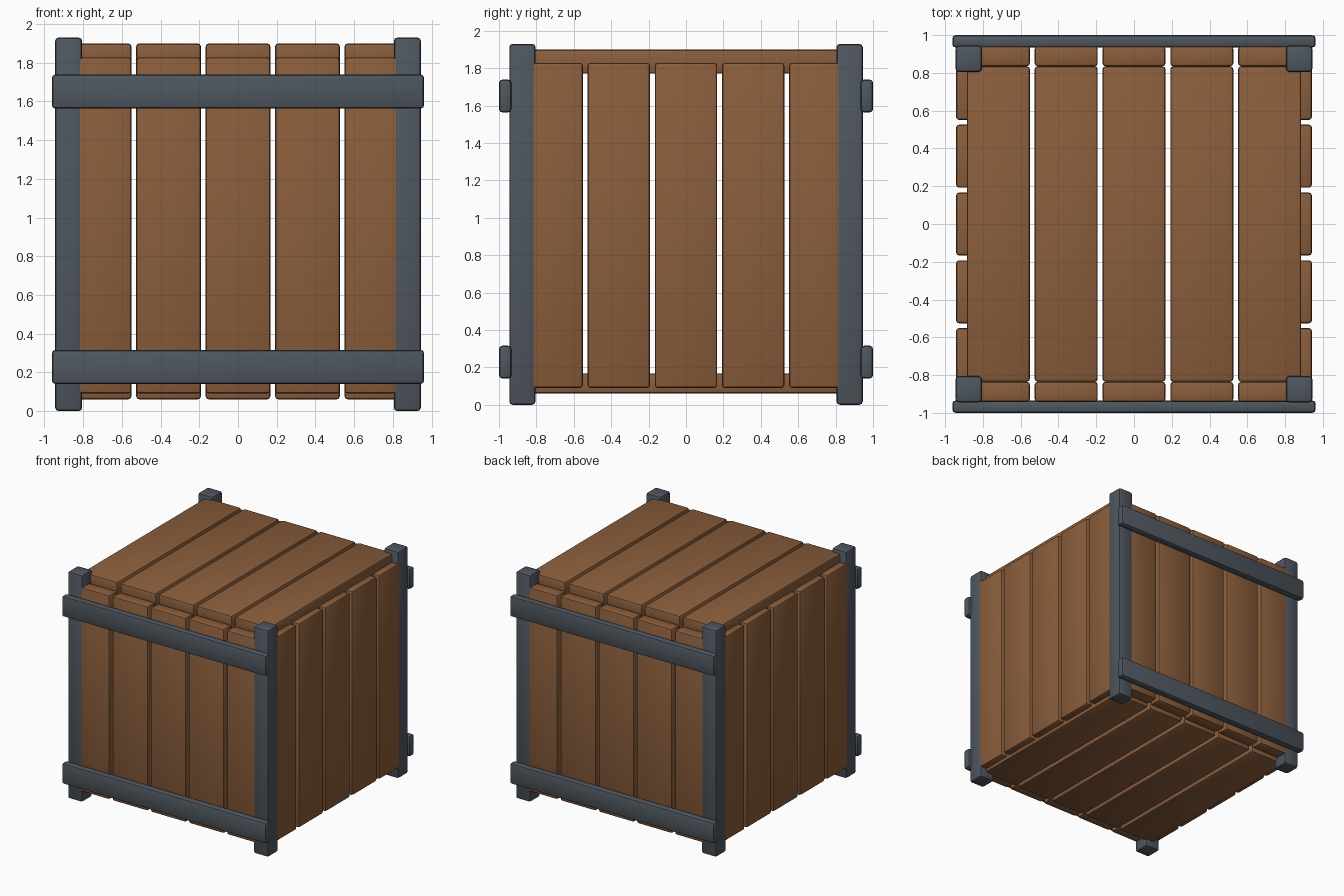
import bpy
import bmesh

if "Cube" in bpy.data.objects:
    bpy.data.objects.remove(bpy.data.objects["Cube"], do_unlink=True)


def make_material(name, colour):
    mat = bpy.data.materials.new(name)
    mat.use_nodes = True
    mat.diffuse_color = colour
    mat.node_tree.nodes["Principled BSDF"].inputs["Base Color"].default_value = colour
    return mat


wood = make_material("brown wood", (0.258, 0.112, 0.045, 1))
metal = make_material("grey metal", (0.078, 0.094, 0.114, 1))


def rounded_box(name, low, high, mat, bevel=0.016):
    """Box between two corners with softened edges."""
    mesh = bpy.data.meshes.new(name)
    bm = bmesh.new()
    bmesh.ops.create_cube(bm, size=1)
    for v in bm.verts:
        v.co = [(a + b) / 2 + c * (b - a) for a, b, c in zip(low, high, v.co)]
    bmesh.ops.bevel(bm, geom=bm.edges[:], offset=bevel, segments=2,
                    profile=0.5, affect='EDGES')
    bm.to_mesh(mesh)
    bm.free()
    mesh.materials.append(mat)
    obj = bpy.data.objects.new(name, mesh)
    bpy.context.collection.objects.link(obj)
    bpy.ops.object.select_all(action='DESELECT')
    obj.select_set(True)
    bpy.context.view_layer.objects.active = obj
    bpy.ops.object.shade_smooth_by_angle()
    return obj


PITCH, HALF = 0.359, 0.167      # plank spacing and half width
INNER, OUTER = 0.835, 0.942     # wall plank depth
WALL_LOW, WALL_HIGH = 0.09, 1.828

# Five planks on each of the six sides
for i in range(5):
    a = (i - 2) * PITCH - HALF
    b = a + 2 * HALF
    n = i + 1
    rounded_box(f"front_plank_{n}", (a, -OUTER, WALL_LOW), (b, -INNER, WALL_HIGH), wood)
    rounded_box(f"back_plank_{n}", (a, INNER, WALL_LOW), (b, OUTER, WALL_HIGH), wood)
    rounded_box(f"right_plank_{n}", (-OUTER, a, WALL_LOW), (-INNER, b, WALL_HIGH), wood)
    rounded_box(f"left_plank_{n}", (INNER, a, WALL_LOW), (OUTER, b, WALL_HIGH), wood)
    rounded_box(f"top_plank_{n}", (a, -INNER, 1.77), (b, INNER, 1.9), wood)
    rounded_box(f"bottom_plank_{n}", (a, -INNER, 0.06), (b, INNER, 0.168), wood)

# Corner posts
for sx, side in ((-1, "right"), (1, "left")):
    for sy, end in ((-1, "front"), (1, "back")):
        x, y = sx * 0.875, sy * 0.875
        rounded_box(f"{end}_{side}_post", (x - 0.07, y - 0.07, 0),
                    (x + 0.07, y + 0.07, 1.93), metal, 0.018)

# Cross bands on the front and back
for sy, end in ((-1, "front"), (1, "back")):
    for z, level in ((0.228, "lower"), (1.651, "upper")):
        y = sy * 0.967
        rounded_box(f"{end}_{level}_band", (-0.962, y - 0.033, z - 0.088),
                    (0.962, y + 0.033, z + 0.088), metal, 0.018)
